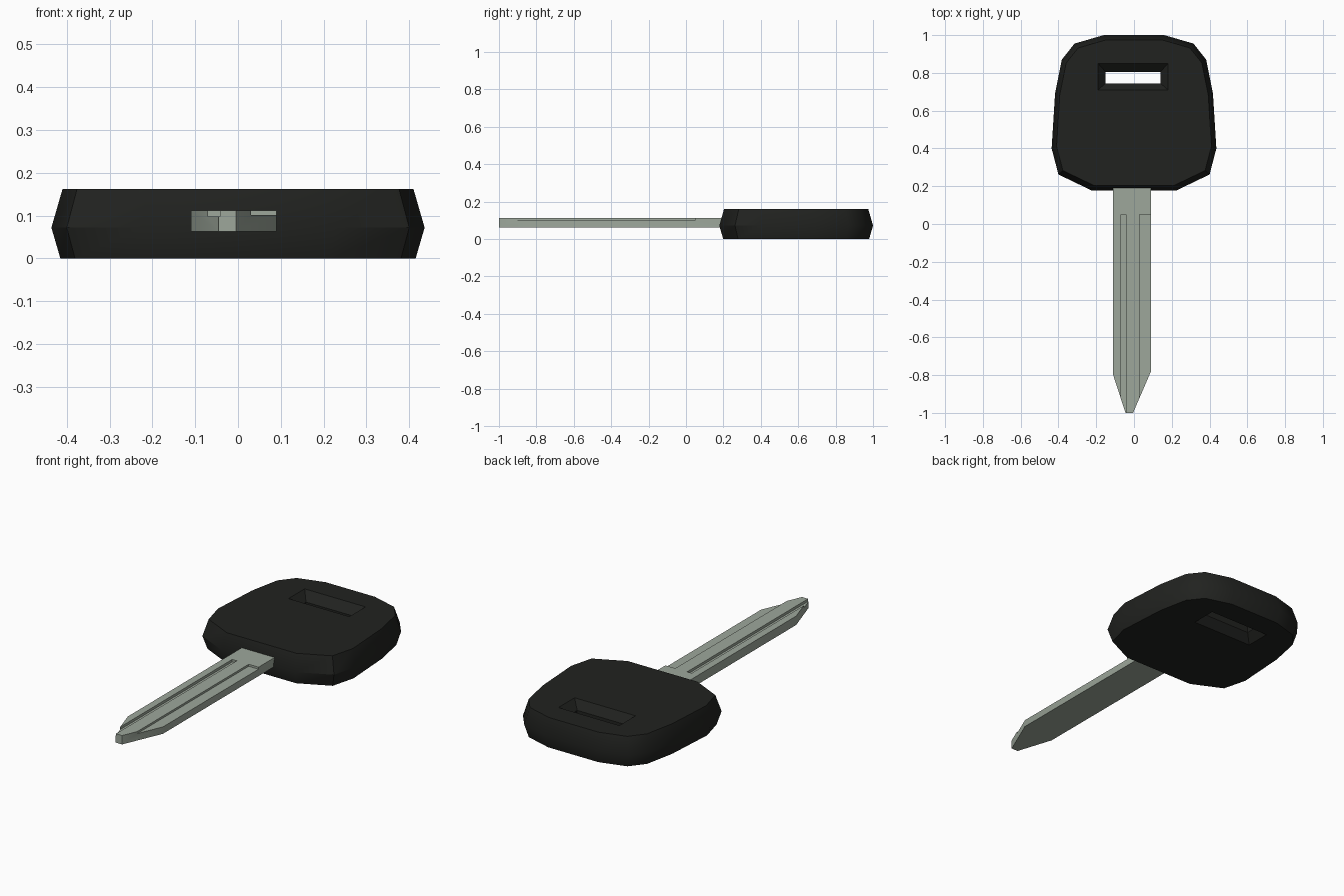
import bpy, bmesh, math

if "Cube" in bpy.data.objects:
    bpy.data.objects.remove(bpy.data.objects["Cube"])


def material(name, rgb):
    m = bpy.data.materials.new(name)
    m.diffuse_color = (*rgb, 1)
    m.use_nodes = True
    m.node_tree.nodes["Principled BSDF"].inputs["Base Color"].default_value = m.diffuse_color
    return m


def finish(bm, name, mat=None):
    bmesh.ops.recalc_face_normals(bm, faces=bm.faces)
    me = bpy.data.meshes.new(name)
    bm.to_mesh(me)
    bm.free()
    ob = bpy.data.objects.new(name, me)
    bpy.context.collection.objects.link(ob)
    if mat:
        me.materials.append(mat)
    return ob


def smooth(ob, angle):
    bpy.ops.object.select_all(action='DESELECT')
    ob.select_set(True)
    bpy.context.view_layer.objects.active = ob
    bpy.ops.object.shade_smooth_by_angle(angle=math.radians(angle))


def ring(bm, pts, z):
    return [bm.verts.new((x, y, z)) for x, y in pts]


def skin(bm, rings):
    for a, b in zip(rings, rings[1:]):
        for i in range(len(a)):
            j = (i + 1) % len(a)
            bm.faces.new((a[i], a[j], b[j], b[i]))


def loop_edges(bm, r):
    return [bm.edges.get((r[i], r[(i + 1) % len(r)])) for i in range(len(r))]


def prism(pts, z0, z1, name, mat=None):
    bm = bmesh.new()
    rings = [ring(bm, pts, z0), ring(bm, pts, z1)]
    skin(bm, rings)
    for r in rings:
        bm.faces.new(r)
    return finish(bm, name, mat)


def rect(x0, x1, y0, y1):
    return [(x0, y0), (x1, y0), (x1, y1), (x0, y1)]


black = material("black_plastic", (0.015, 0.016, 0.014))
steel = material("steel", (0.34, 0.39, 0.33))

# Head: mirrored outline, widest at mid height, with a flared through-slot
half = [(0.225, 0.178), (0.40, 0.262), (0.436, 0.40), (0.418, 0.69),
        (0.382, 0.87), (0.315, 0.955), (0.16, 1.0)]
outline = half + [(-x, y) for x, y in reversed(half)]


def inset(d):
    return [(x * (1 - d / 0.436), 0.589 + (y - 0.589) * (1 - d / 0.411))
            for x, y in outline]


bm = bmesh.new()
outer = [ring(bm, inset(d), z) for d, z in ((0.021, 0), (0, 0.072), (0.026, 0.162))]
wide, narrow = rect(-0.19, 0.18, 0.71, 0.85), rect(-0.15, 0.14, 0.745, 0.805)
slot = [ring(bm, p, z) for p, z in
        ((wide, 0), (narrow, 0.045), (narrow, 0.117), (wide, 0.162))]
skin(bm, outer)
skin(bm, slot)
for k in (0, -1):
    bmesh.ops.triangle_fill(bm, use_beauty=True, use_dissolve=False,
                            edges=loop_edges(bm, outer[k]) + loop_edges(bm, slot[k]))
head = finish(bm, "key_head", black)
smooth(head, 35)

# Blade: pointed flat bar
blade = prism([(-0.11, 0.22), (-0.11, -0.80), (-0.045, -1.0), (-0.005, -1.0),
               (0.09, -0.78), (0.09, 0.22)], 0.063, 0.112, "key_blade", steel)

# Groove and side step milled into the top of the blade
for name, x0, x1, floor in (("groove_cutter", -0.07, -0.042, 0.098),
                            ("step_cutter", 0.03, 0.15, 0.101)):
    cutter = prism(rect(x0, x1, -1.1, 0.05), floor, 0.2, name)
    cutter.hide_render = True
    mod = blade.modifiers.new(name, 'BOOLEAN')
    mod.operation = 'DIFFERENCE'
    mod.solver = 'EXACT'
    mod.object = cutter
    bpy.context.view_layer.objects.active = blade
    bpy.ops.object.modifier_apply(modifier=mod.name)
    bpy.data.objects.remove(cutter)
smooth(blade, 25)
